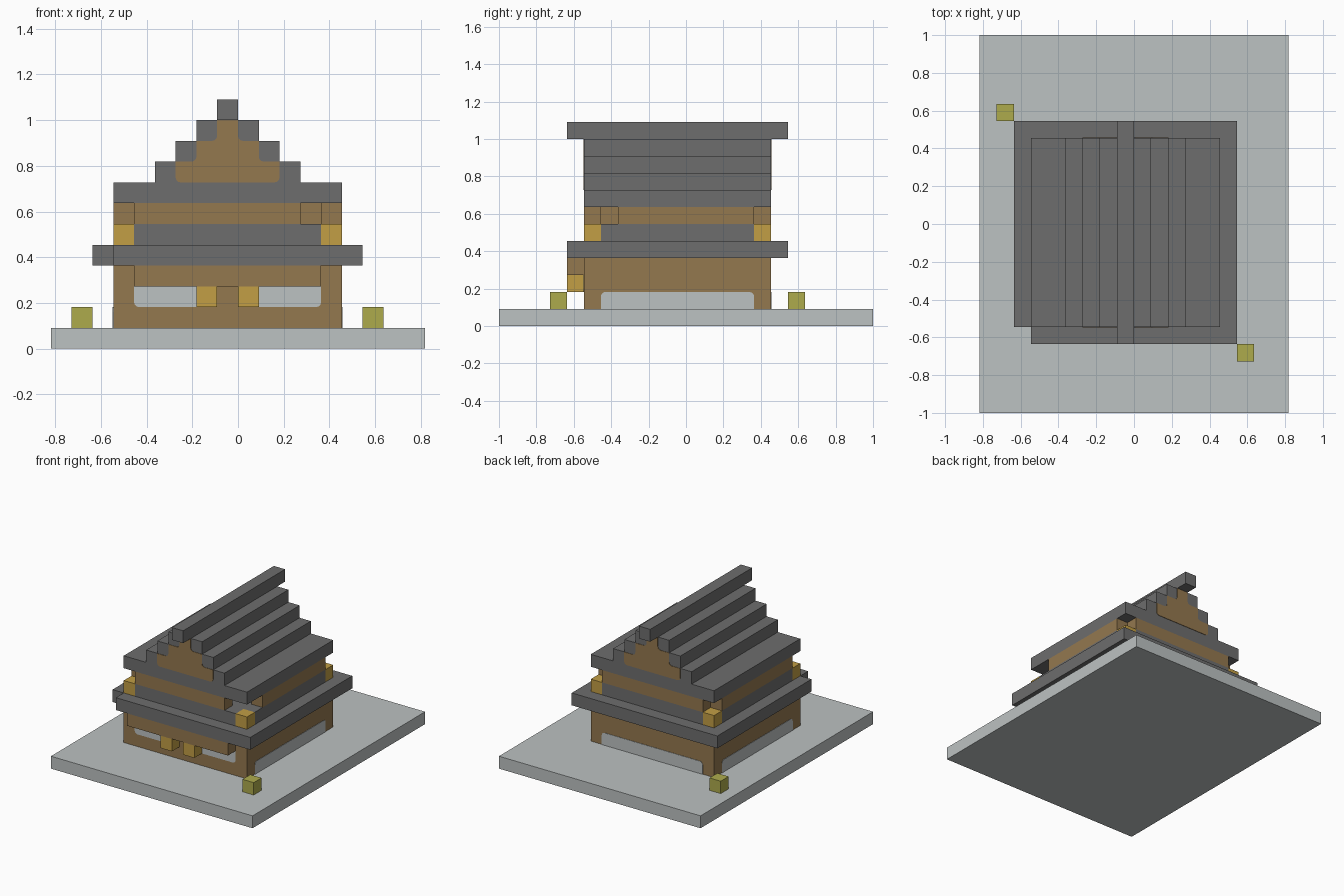
import bpy, bmesh

cube = bpy.data.objects.get("Cube")
if cube:
    bpy.data.objects.remove(cube, do_unlink=True)

U = 1 / 11          # one block
THICK = 0.003       # half thickness of painted plates


def material(name, rgb):
    lin = [((c + 0.055) / 1.055) ** 2.4 for c in rgb] + [1]
    m = bpy.data.materials.new(name)
    m.use_nodes = True
    m.diffuse_color = lin
    bsdf = m.node_tree.nodes["Principled BSDF"]
    bsdf.inputs["Base Color"].default_value = lin
    bsdf.inputs["Roughness"].default_value = 0.9
    return m


STONE = material("pale stone", (0.74, 0.76, 0.76))
TILE = material("dark roof tile", (0.43, 0.43, 0.43))
WOOD = material("brown wood", (0.58, 0.47, 0.31))
GOLD = material("gold", (0.76, 0.62, 0.27))
LAMP = material("yellow green", (0.68, 0.67, 0.30))


def finish(bm, name, mat):
    bmesh.ops.recalc_face_normals(bm, faces=bm.faces)
    mesh = bpy.data.meshes.new(name)
    bm.to_mesh(mesh)
    bm.free()
    mesh.materials.append(mat)
    bpy.context.collection.objects.link(bpy.data.objects.new(name, mesh))


def box(name, mat, x, y, z):
    """Box from (min, max) block ranges along each axis."""
    bm = bmesh.new()
    bmesh.ops.create_cube(bm, size=1)
    for v in bm.verts:
        v.co = [U * (r[0] if c < 0 else r[1]) for c, r in zip(v.co, (x, y, z))]
    finish(bm, name, mat)


def plate(name, mat, pts, rounded, axis, pos):
    """Thin outline plate in blocks, facing along the axis, with some rounded corners."""
    bm = bmesh.new()

    def place(u, w):
        d = pos * U - THICK
        return (d, u * U, w * U) if axis == "x" else (u * U, d, w * U)

    verts = [bm.verts.new(place(u, w)) for u, w in pts]
    bm.faces.new(verts)
    bmesh.ops.bevel(bm, geom=[verts[i] for i in rounded], offset=0.022,
                    segments=3, profile=0.5, affect="VERTICES")
    ext = bmesh.ops.extrude_face_region(bm, geom=list(bm.faces))["geom"]
    step = (2 * THICK, 0, 0) if axis == "x" else (0, 2 * THICK, 0)
    bmesh.ops.translate(bm, vec=step,
                        verts=[g for g in ext if isinstance(g, bmesh.types.BMVert)])
    finish(bm, name, mat)


def rect(a, b, low, high):
    return [(a, low), (b, low), (b, high), (a, high)]


# Ground slab and the two garden lamps
box("ground_slab", STONE, (-9, 9), (-11, 11), (0, 1))
box("front_lamp", LAMP, (6, 7), (-8, -7), (1, 2))
box("back_lamp", LAMP, (-8, -7), (6, 7), (1, 2))

# Ground floor with pale plaster panels
box("ground_floor", WOOD, (-6, 5), (-6, 5), (1, 4))
for name, axis, pos in (("left_panel", "x", 5), ("right_panel", "x", -6), ("back_panel", "y", 5)):
    plate(name, STONE, rect(-5, 4, 1, 2), (2, 3), axis, pos)
plate("front_panel_right", STONE, rect(-5, -1, 2, 3), (0,), "y", -6)
plate("front_panel_left", STONE, rect(0, 4, 2, 3), (1,), "y", -6)

# Porch beam and hanging lanterns
box("porch_beam", WOOD, (-5, 4), (-7, -6), (3, 4))
for name, x in (("lantern_right", -2), ("lantern_left", 0)):
    box(name, GOLD, (x, x + 1), (-7, -6), (2, 3))

# Lower eaves, open at one front corner
box("lower_eaves", TILE, (-7, 6), (-6, 6), (4, 5))
box("lower_eaves_front", TILE, (-6, 6), (-7, -6), (4, 5))

# Upper floor: dark band, gold corner posts and beams with open corners
box("upper_band_long", TILE, (-5, 4), (-6, 5), (5, 6))
box("upper_band_right", TILE, (-6, -5), (-5, 4), (5, 6))
box("upper_band_left", TILE, (4, 5), (-5, 4), (5, 6))
for xn, x in (("right", -6), ("left", 4)):
    for yn, y in (("front", -6), ("back", 4)):
        box(f"corner_post_{yn}_{xn}", GOLD, (x, x + 1), (y, y + 1), (5, 6))
box("upper_beam_front", WOOD, (-5, 3), (-6, -5), (6, 7))
box("upper_beam_back", WOOD, (-5, 4), (4, 5), (6, 7))
box("upper_beam_right", WOOD, (-6, -5), (-5, 4), (6, 7))
box("upper_beam_left", WOOD, (4, 5), (-4, 4), (6, 7))

# Stepped roof and ridge
for i, (a, b) in enumerate(((-6, 5), (-4, 3), (-3, 2), (-2, 1))):
    box(f"roof_step_{i + 1}", TILE, (a, b), (-6, 5), (7 + i, 8 + i))
box("roof_ridge", TILE, (-1, 0), (-7, 6), (11, 12))

# Stepped wooden gables
half = [(2, 8), (2, 9), (1, 9), (1, 10), (0, 10), (0, 11)]
gable = half + [(-1 - x, z) for x, z in reversed(half)]
for name, y in (("front_gable", -6), ("back_gable", 5)):
    plate(name, WOOD, gable, (0, 2, 4, 7, 9, 11), "y", y)
